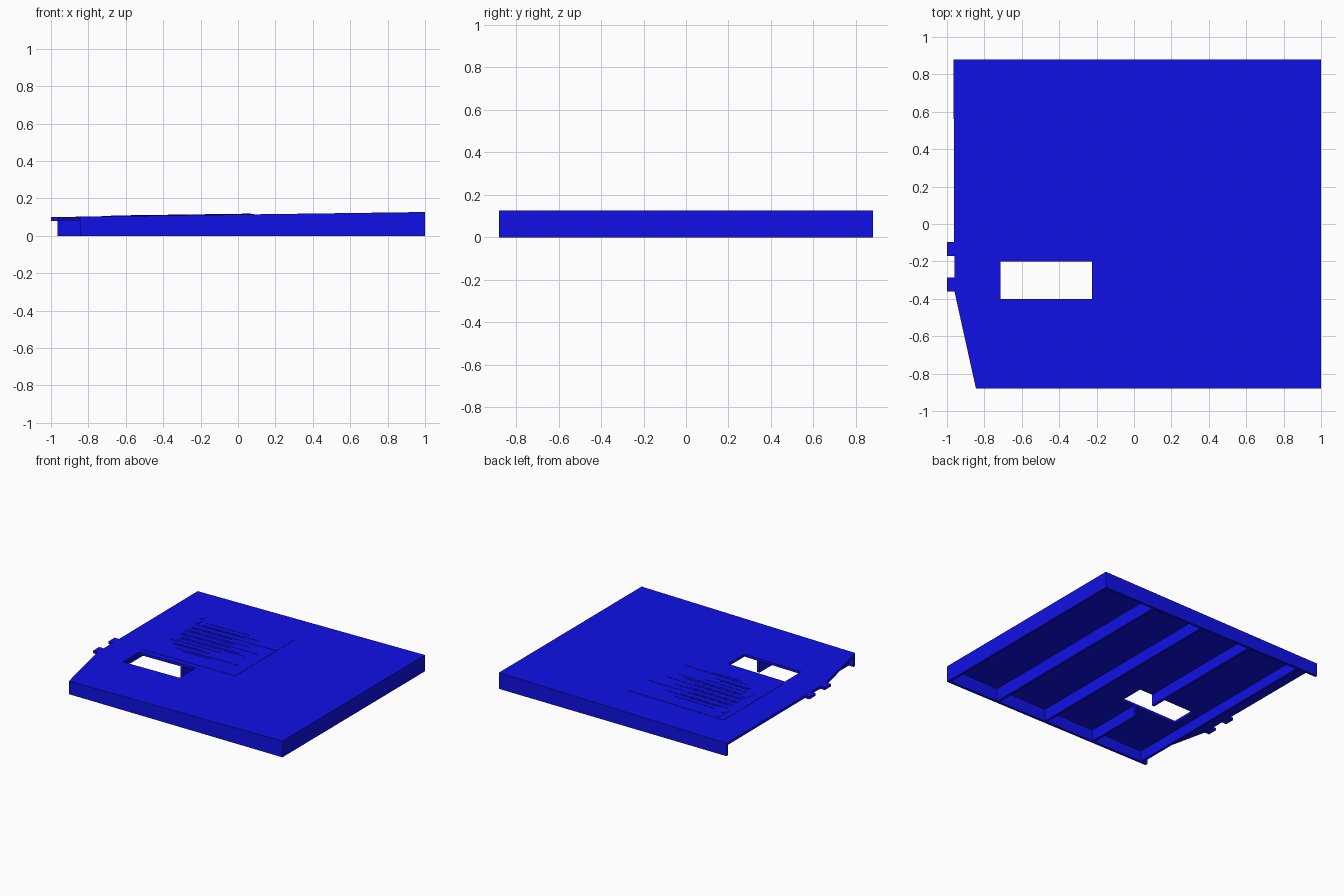
import bpy, bmesh

if "Cube" in bpy.data.objects:
    bpy.data.objects.remove(bpy.data.objects["Cube"])

blue = bpy.data.materials.new("blue_paint")
blue.diffuse_color = (0.005, 0.005, 0.8, 1)
blue.use_nodes = True
blue.node_tree.nodes["Principled BSDF"].inputs["Base Color"].default_value = blue.diffuse_color

THICK = 0.02


def top(x):
    """Height of the gently sloping deck surface."""
    return 0.1 + 0.0135 * (x + 1)


def prism(name, outline, low, high):
    """Extrude an anticlockwise outline between two height functions of x."""
    bm = bmesh.new()
    a = [bm.verts.new((x, y, low(x))) for x, y in outline]
    b = [bm.verts.new((x, y, high(x))) for x, y in outline]
    bm.faces.new(a[::-1])
    bm.faces.new(b)
    n = len(a)
    for i in range(n):
        j = (i + 1) % n
        bm.faces.new((a[i], a[j], b[j], b[i]))
    mesh = bpy.data.meshes.new(name)
    bm.to_mesh(mesh)
    bm.free()
    mesh.materials.append(blue)
    ob = bpy.data.objects.new(name, mesh)
    bpy.context.collection.objects.link(ob)
    return ob


def block(name, x0, x1, y0, y1, low, high):
    return prism(name, [(x0, y0), (x1, y0), (x1, y1), (x0, y1)], low, high)


def ground(x):
    return 0.0


def under(x):
    return top(x) - THICK


def raised(h):
    return lambda x: top(x) + h


# Sloping deck with one clipped corner
deck = prism("deck_plate",
             [(-0.845, -0.88), (1, -0.88), (1, 0.88), (-0.965, 0.88), (-0.96, -0.36)],
             under, top)

# Rectangular opening through the deck
cutter = block("opening_cutter", -0.715, -0.225, -0.4, -0.2, lambda x: -0.2, lambda x: 0.4)
cutter.hide_render = True
cut = deck.modifiers.new("opening", 'BOOLEAN')
cut.operation = 'DIFFERENCE'
cut.solver = 'EXACT'
cut.object = cutter
bpy.context.view_layer.objects.active = deck
bpy.ops.object.modifier_apply(modifier=cut.name)
bpy.data.objects.remove(cutter)

# Skirts on three sides, left side open
block("front_skirt", -0.845, 1, -0.88, -0.86, ground, under)
block("back_skirt", -0.965, 1, 0.86, 0.88, ground, under)
block("right_skirt", 0.98, 1, -0.86, 0.86, ground, under)

# Joists underneath; the one crossing the opening is interrupted
for i, x in enumerate((0.55, 0.107, -0.335, -0.785)):
    spans = [(-0.86, 0.86)] if i != 2 else [(-0.86, -0.4), (-0.2, 0.86)]
    for y0, y1 in spans:
        block("joist", x - 0.02, x, y0, y1, ground, under)

# Two tabs on the left edge
for y0 in (-0.36, -0.17):
    block("edge_tab", -1, -0.955, y0, y0 + 0.075, lambda x: 0.08, lambda x: 0.1)

# Thin raised panel with grip strips
block("raised_panel", -0.73, 0.085, -0.155, 0.58, top, raised(0.002))
strips = [(-0.59, -0.23, 0.462), (-0.59, -0.11, 0.42), (-0.65, -0.23, 0.404),
          (-0.65, 0.07, 0.356), (-0.65, -0.29, 0.338), (-0.65, -0.11, 0.297),
          (-0.65, -0.23, 0.275), (-0.65, 0.01, 0.233), (-0.65, -0.23, 0.214),
          (-0.59, -0.11, 0.174), (-0.59, -0.05, 0.152), (-0.59, -0.23, 0.11),
          (-0.59, -0.35, 0.067), (-0.59, -0.29, 0.05), (-0.53, 0.01, 0.003),
          (-0.47, -0.23, -0.019)]
for x0, x1, y in strips:
    block("grip_strip", x0, x1, y - 0.004, y + 0.004, raised(0.002), raised(0.004))

# Small raised pads beside the strips
for x0, x1, y0, y1 in ((-0.68, -0.655, 0.5, 0.555), (-0.68, -0.64, 0.42, 0.485),
                       (-0.66, -0.6, 0.1, 0.19)):
    block("small_pad", x0, x1, y0, y1, raised(0.002), raised(0.004))
